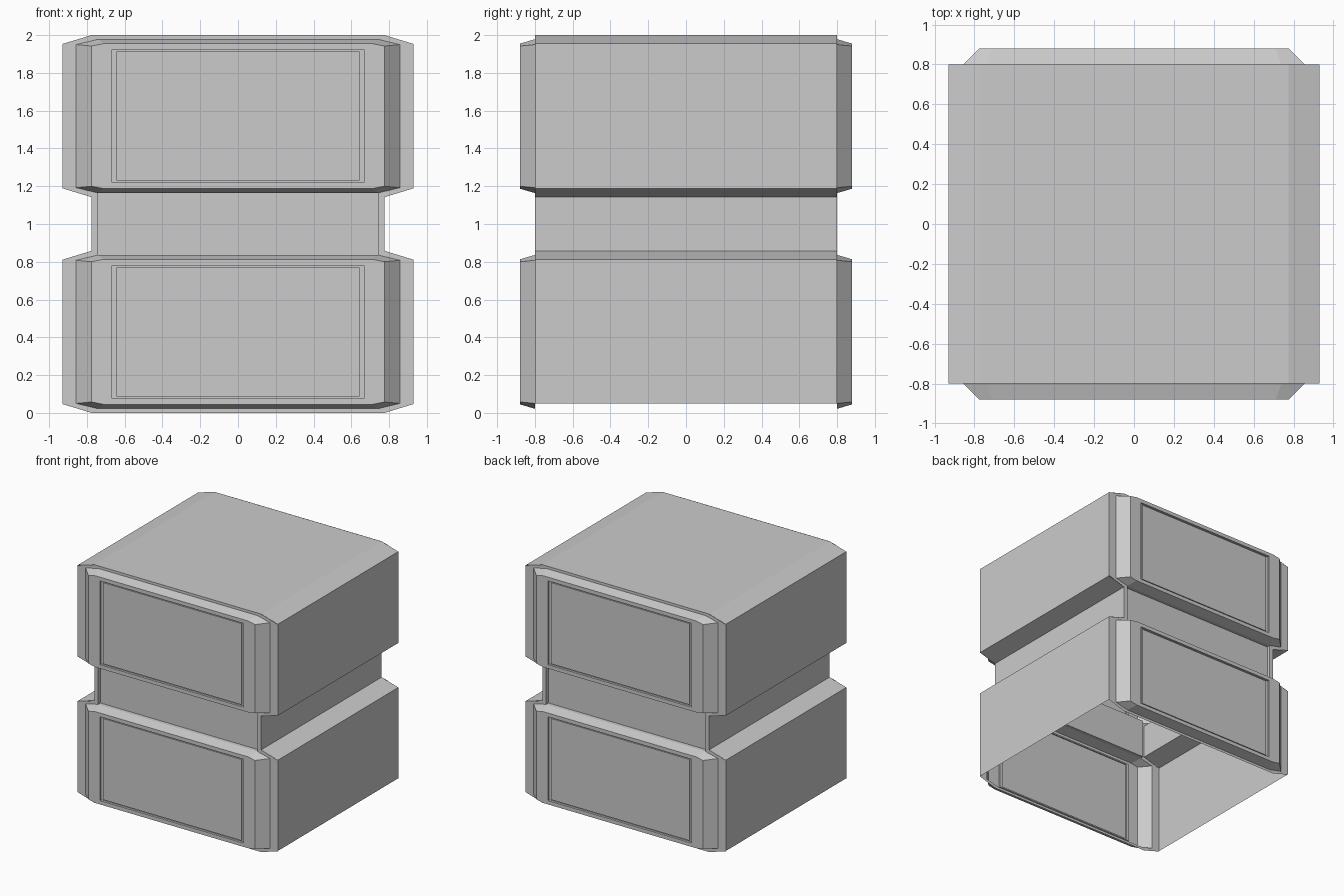
import bpy

if "Cube" in bpy.data.objects:
    bpy.data.objects.remove(bpy.data.objects["Cube"])

H = 0.858          # height of one drawer block
UP = 2.0 - H       # base of the upper block
Y = 0.80           # half depth of the casing


def make_object(name, verts, faces, mirror=False):
    mesh = bpy.data.meshes.new(name)
    mesh.from_pydata(verts, [], faces)
    mesh.update()
    obj = bpy.data.objects.new(name, mesh)
    bpy.context.collection.objects.link(obj)
    if mirror:                      # repeat the front on the back
        mod = obj.modifiers.new("back_copy", 'MIRROR')
        mod.use_axis = (False, True, False)
        mod.use_mirror_merge = False
    return obj


def octagon(a, b, c, margin, z0, y):
    """Chamfered rectangle, counter-clockwise seen from the front."""
    lo, hi = z0 + margin, z0 + H - margin
    pts = [(-a, lo), (a, lo), (b, lo + c), (b, hi - c),
           (a, hi), (-a, hi), (-b, hi - c), (-b, lo + c)]
    return [(x, y, z) for x, z in pts]


def loft(loops, skip=()):
    """Join successive loops with faces and cap the last one."""
    verts, faces, ids = [], [], []
    for loop in loops:
        row = []
        for p in loop:
            if p not in verts:
                verts.append(p)
            row.append(verts.index(p))
        ids.append(row)
    for k in range(len(ids) - 1):
        a, b = ids[k], ids[k + 1]
        n = len(a)
        for i in range(n):
            if k == 0 and i in skip:
                continue
            j = (i + 1) % n
            face = list(dict.fromkeys([a[i], a[j], b[j], b[i]]))
            if len(face) > 2:
                faces.append(face)
    faces.append(list(dict.fromkeys(ids[-1])))
    return verts, faces


# Casing: waisted side profile swept through the depth, open underneath
half = [(0.93, 0.05), (0.93, H - 0.045), (0.775, H), (0.775, UP),
        (0.93, UP + 0.045), (0.93, 1.955), (0.775, 2.0)]
profile = half + [(-x, z) for x, z in reversed(half)]
n = len(profile)
verts = [(x, -Y, z) for x, z in profile] + [(x, Y, z) for x, z in profile]
make_object("casing", verts,
            [(i, i + n, i + 1 + n, i + 1)[::-1] for i in range(n - 1)])

# Drawer fronts: flat frame, bevelled raised face and grooved panel
for name, z0, open_edge in (("lower_drawer_front", 0.0, 4),
                            ("upper_drawer_front", UP, 0)):
    def panel(x, margin, y):
        return octagon(x, x, 0, margin, z0, y)
    loops = [octagon(0.775, 0.93, 0.047, 0, z0, -Y),
             octagon(0.74, 0.857, 0.028, 0.022, z0, -Y),
             octagon(0.71, 0.775, 0.013, 0.045, z0, -0.88),
             panel(0.668, 0.077, -0.88), panel(0.668, 0.077, -0.862),
             panel(0.643, 0.088, -0.862), panel(0.643, 0.088, -0.872)]
    make_object(name, *loft(loops, skip=(open_edge,)), mirror=True)

# Waist panel: narrow side strips and a shallow recess
lo, hi = H - 0.022, UP + 0.022


def rect(x, z0, z1, y):
    return [(-x, y, z0), (x, y, z0), (x, y, z1), (-x, y, z1)]


make_object("waist_panel",
            *loft([rect(0.775, H, UP, -Y), rect(0.74, lo, hi, -Y),
                   rect(0.74, lo, hi, -0.77)], skip=(0, 2)), mirror=True)
